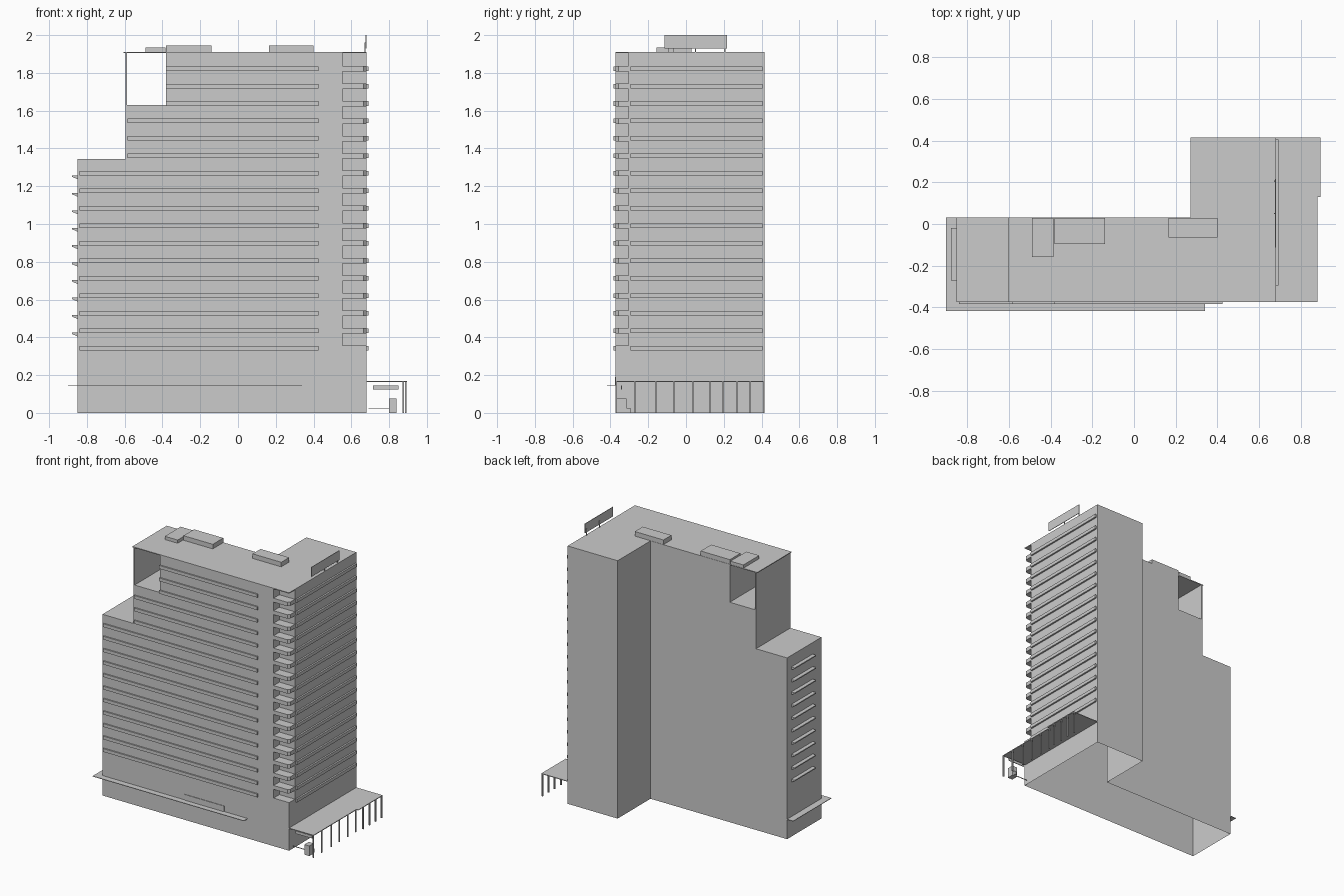
import bpy, bmesh

if "Cube" in bpy.data.objects:
    bpy.data.objects.remove(bpy.data.objects["Cube"])


def make(name, bm):
    bmesh.ops.recalc_face_normals(bm, faces=bm.faces)
    me = bpy.data.meshes.new(name)
    bm.to_mesh(me)
    bm.free()
    ob = bpy.data.objects.new(name, me)
    bpy.context.collection.objects.link(ob)
    return ob


def add_prism(bm, pts, vec):
    """Extrude a closed outline of 3D points along vec."""
    a = [bm.verts.new(p) for p in pts]
    b = [bm.verts.new([p[i] + vec[i] for i in range(3)]) for p in pts]
    bm.faces.new(a)
    bm.faces.new(b)
    for i in range(len(a)):
        j = (i + 1) % len(a)
        bm.faces.new((a[i], a[j], b[j], b[i]))


def boxes(name, items):
    """One object from boxes given as (x0, x1, y0, y1, z0, z1)."""
    bm = bmesh.new()
    for x0, x1, y0, y1, z0, z1 in items:
        add_prism(bm, [(x0, y0, z0), (x1, y0, z0), (x1, y1, z0), (x0, y1, z0)],
                  (0, 0, z1 - z0))
    return make(name, bm)


def plan(name, outline, z0, z1):
    """Extrude a plan outline from z0 up to z1."""
    bm = bmesh.new()
    add_prism(bm, [(x, y, z0) for x, y in outline], (0, 0, z1 - z0))
    return make(name, bm)


FRONT, BACK, EAST, WING_W, WING_B = -0.373, 0.03, 0.68, 0.27, 0.415
ROOF = 1.905
floors = [0.343 + i * 0.0925 for i in range(17)]


def l_outline(west):
    return [(west, FRONT), (EAST, FRONT), (EAST, WING_B), (WING_W, WING_B),
            (WING_W, BACK), (west, BACK)]


# L-shaped tower, cut by the stepped end, the terrace opening and the corner loggia
tower = plan("tower_walls", l_outline(-0.85), 0, ROOF)
cutter = boxes("cutter", [(-1, -0.595, -1, 1, 1.343, 2.2),
                          (-0.587, -0.38, -1, 1, 1.63, 2.2),
                          (0.553, 1, -1, -0.305, 0.356, 2.2)])
cutter.hide_render = True
mod = tower.modifiers.new("cut", 'BOOLEAN')
mod.operation, mod.solver, mod.object = 'DIFFERENCE', 'EXACT', cutter
bpy.context.view_layer.objects.active = tower
bpy.ops.object.modifier_apply(modifier=mod.name)
bpy.data.objects.remove(cutter)

# tower is a shell: open at the ground and under the roof plate
bm = bmesh.new()
bm.from_mesh(tower.data)
gone = [f for f in bm.faces if abs(f.normal.z) > 0.9
        and (f.calc_center_median().z < 0.01 or f.calc_center_median().z > ROOF - 0.01)]
bmesh.ops.delete(bm, geom=gone, context='FACES')
bm.to_mesh(tower.data)
bm.free()

plan("roof_plate", l_outline(-0.605), ROOF, 1.911)

# Corner balcony slabs, one per floor, with a clipped outer corner
bm = bmesh.new()
for z in floors[1:]:
    outline = [(0.553, FRONT), (EAST - 0.015, FRONT), (EAST, FRONT + 0.015),
               (EAST, -0.305), (0.553, -0.305)]
    add_prism(bm, [(x, y, z - 0.015) for x, y in outline], (0, 0, 0.029))
make("corner_balconies", bm)

# Horizontal ledges on the front and right faces
boxes("front_ledges", [(-0.84 if z < 1.32 else -0.585 if z < 1.6 else -0.38, 0.425,
                        FRONT - 0.01, FRONT, z - 0.012, z + 0.012) for z in floors])
boxes("right_ledges", [(EAST, EAST + 0.012, -0.295, 0.405, z - 0.012, z + 0.012)
                       for z in floors])

# Small wedge sunshades on the left face
bm = bmesh.new()
for i in range(10):
    z = 0.415 + i * 0.0925
    add_prism(bm, [(-0.85, -0.27, z + 0.01), (-0.878, -0.27, z + 0.01),
                   (-0.878, -0.27, z + 0.002), (-0.85, -0.27, z - 0.01)], (0, 0.25, 0))
make("left_sunshades", bm)

# Street awning wrapping the front and left, with an entrance panel above it
plan("street_awning", [(-0.9, -0.417), (0.34, -0.417), (0.34, FRONT), (-0.85, FRONT),
                       (-0.85, BACK), (-0.9, BACK)], 0.144, 0.148)
boxes("entrance_panel", [(-0.175, 0.15, FRONT - 0.004, FRONT, 0.148, 0.19)])

# Rooftop plant boxes and the upright screen
boxes("roof_boxes", [(-0.49, -0.385, -0.157, 0.028, 1.911, 1.935),
                     (-0.38, -0.14, -0.095, 0.028, 1.911, 1.945),
                     (0.165, 0.40, -0.065, 0.028, 1.911, 1.945)])
boxes("roof_screen", [(0.676, 0.680, -0.113, 0.216, 1.93, 2.0)])
boxes("screen_posts", [(0.671, 0.676, y - 0.003, y + 0.003, 1.911, 1.96)
                       for y in (0.05, 0.205)])

# Side canopy on posts
plan("side_canopy", [(EAST, FRONT), (0.88, FRONT), (0.88, 0.13), (0.895, 0.13),
                     (0.895, WING_B), (EAST, WING_B)], 0.163, 0.168)
post_y = [-0.369, -0.272, -0.16, -0.065, 0.035, 0.128, 0.195, 0.27, 0.34, 0.411]
boxes("canopy_posts", [(x - 0.004, x + 0.004, y - 0.004, y + 0.004, 0, 0.163)
                       for y in post_y for x in [0.876 if y < 0.129 else 0.889]])

# Fittings under the canopy
boxes("hanging_board", [(0.715, 0.85, -0.345, -0.34, 0.125, 0.145)])
boxes("kiosk", [(0.80, 0.84, -0.365, -0.315, 0, 0.075),
                (0.82, 0.835, -0.315, -0.295, 0, 0.027)])
boxes("low_rail", [(0.69, 0.80, -0.342, -0.338, 0.023, 0.027)])
